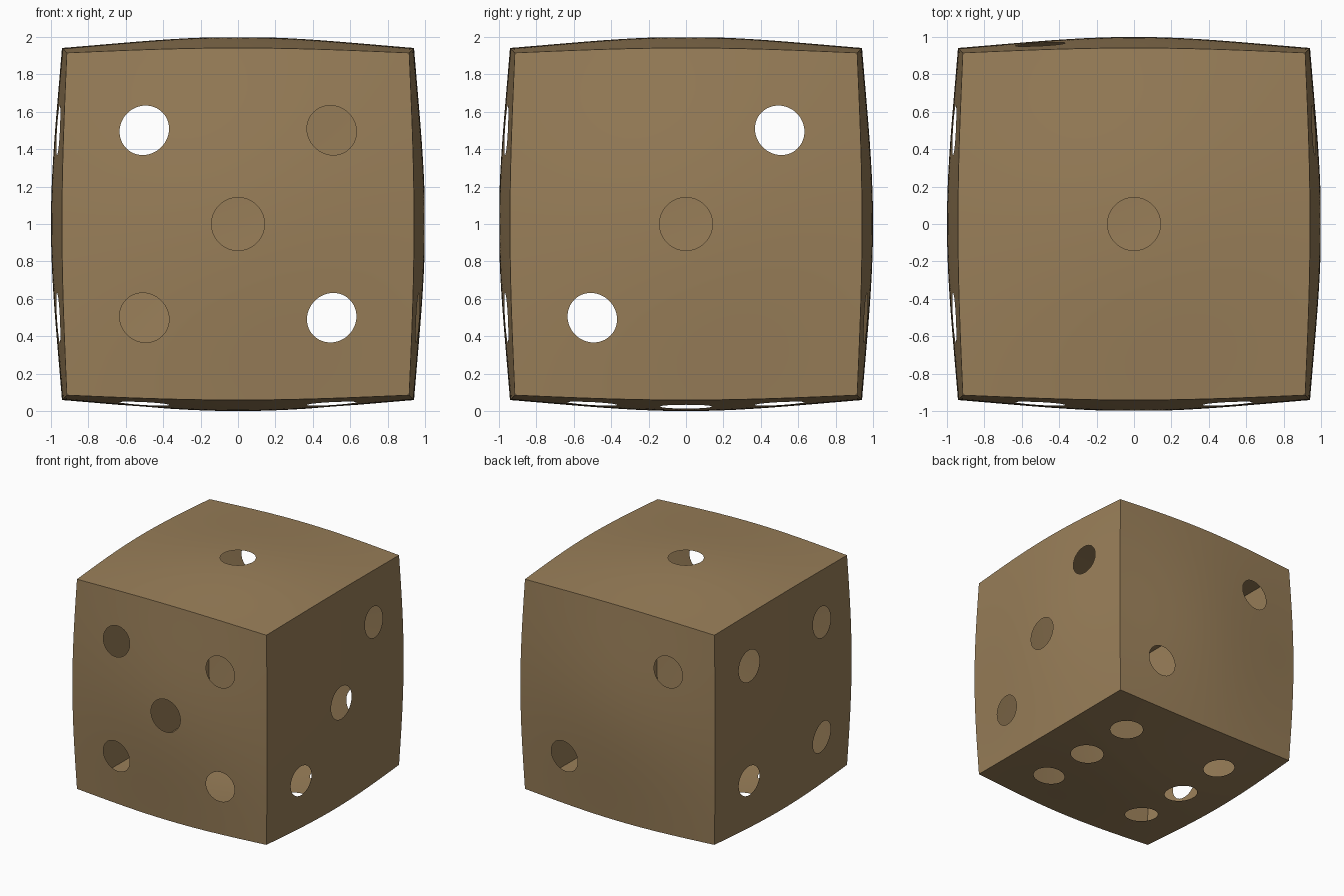
import bpy, bmesh, math
from mathutils import Vector

cube = bpy.data.objects.get("Cube")
if cube:
    bpy.data.objects.remove(cube, do_unlink=True)

PITCH = 0.523          # distance between pip centres on the flat cube
RADIUS = 0.142         # pip hole radius on the flat cube
STEPS = 12             # divisions along one pip cell
RINGS = 5              # rings between a hole and its cell border
FLAT, ROUND = 0.799, 0.201   # mix of cube and sphere for the bulge

# One brown colour for the whole shell
brown = bpy.data.materials.new("warm_brown")
brown.use_nodes = True
colour = (0.32, 0.212, 0.1, 1.0)
brown.diffuse_color = colour
brown.node_tree.nodes["Principled BSDF"].inputs["Base Color"].default_value = colour

X, Y, Z = Vector((1, 0, 0)), Vector((0, 1, 0)), Vector((0, 0, 1))
CORNERS = [(-1, -1), (1, -1), (1, 1), (-1, 1)]
# Each side: its right direction, its up direction, its pip cells
SIDES = [
    (X, Z, CORNERS + [(0, 0)]),                             # front: five
    (-X, Z, [(-1, -1), (1, 1)]),                            # back: two
    (Y, Z, [(-1, -1), (0, 0), (1, 1)]),                     # left: three
    (-Y, Z, CORNERS),                                       # right: four
    (X, Y, [(0, 0)]),                                       # top: one
    (X, -Y, [(a, b) for a in (-1, 1) for b in (-1, 0, 1)]), # bottom: six
]

bm = bmesh.new()


def add_patch(rows, place):
    """Fill a rectangular table of 2D points with quads."""
    verts = [[bm.verts.new(place(u, v)) for u, v in row] for row in rows]
    for low, high in zip(verts, verts[1:]):
        for i in range(len(low) - 1):
            bm.faces.new((low[i], low[i + 1], high[i + 1], high[i]))


def split(a, b, n):
    return [a + (b - a) * i / n for i in range(n + 1)]


def holed_cell(cu, cv):
    """Rings of points running from a round hole out to a square border."""
    h = PITCH / 2
    border = []
    for (a, b), (c, d) in zip(CORNERS, CORNERS[1:] + CORNERS[:1]):
        border += [(a * h + (c - a) * h * i / STEPS, b * h + (d - b) * h * i / STEPS)
                   for i in range(STEPS)]
    border.append(border[0])
    rows = []
    for k in range(RINGS, -1, -1):
        t = k / RINGS
        row = []
        for i, (u, v) in enumerate(border):
            ang = math.radians(225) + 2 * math.pi * i / (4 * STEPS)
            row.append((cu + t * u + (1 - t) * RADIUS * math.cos(ang),
                        cv + t * v + (1 - t) * RADIUS * math.sin(ang)))
        rows.append(row)
    return rows


# Six sides, each a five by five board of cells with holes where pips sit
breaks = [-1, -1.5 * PITCH, -0.5 * PITCH, 0.5 * PITCH, 1.5 * PITCH, 1]
counts = [4, STEPS, STEPS, STEPS, 4]
lines = [split(breaks[i], breaks[i + 1], counts[i]) for i in range(5)]
for right, up, pips in SIDES:
    normal = right.cross(up)

    def place(u, v):
        return normal + right * u + up * v

    for i in range(5):
        for j in range(5):
            cell = (i - 2, j - 2)
            if cell in pips:
                add_patch(holed_cell(cell[0] * PITCH, cell[1] * PITCH), place)
            else:
                add_patch([[(u, v) for u in lines[i]] for v in lines[j]], place)

# Weld the cells, bulge the cube towards a sphere and stand it on the floor
bmesh.ops.remove_doubles(bm, verts=bm.verts, dist=1e-4)
for vert in bm.verts:
    vert.co = vert.co * FLAT + vert.co.normalized() * ROUND + Z

mesh = bpy.data.meshes.new("die_shell")
bm.to_mesh(mesh)
bm.free()
mesh.materials.append(brown)
shell = bpy.data.objects.new("die_shell", mesh)
bpy.context.collection.objects.link(shell)

# Smooth sides with crisp cube edges
bpy.ops.object.select_all(action='DESELECT')
shell.select_set(True)
bpy.context.view_layer.objects.active = shell
bpy.ops.object.shade_smooth_by_angle(angle=math.radians(30))
